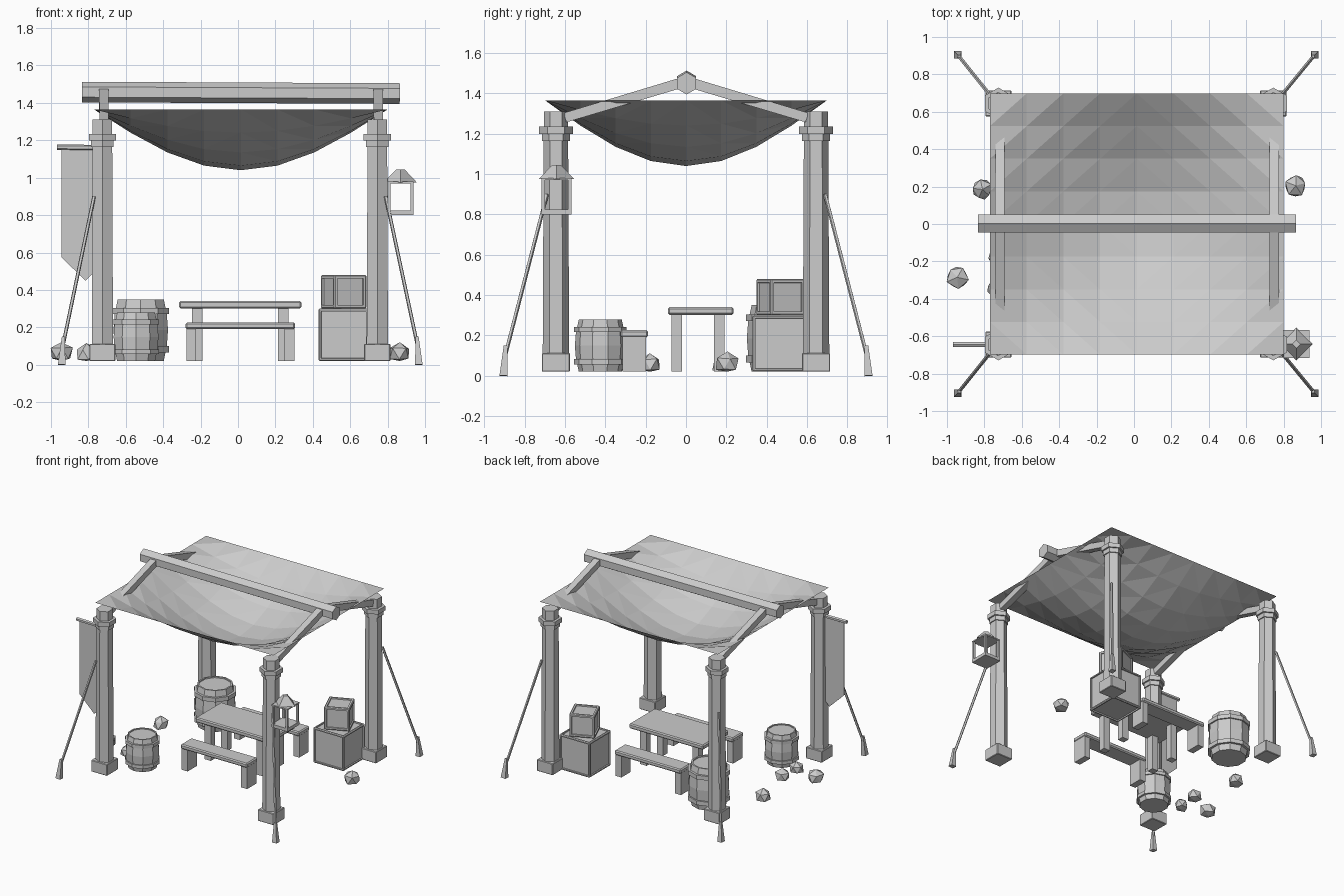
import bpy, bmesh, math, random
from mathutils import Vector, Matrix

random.seed(4)
if "Cube" in bpy.data.objects:
    bpy.data.objects.remove(bpy.data.objects["Cube"], do_unlink=True)

GREY = (0.6, 0.6, 0.6, 1)
mat = bpy.data.materials.new("plain grey")
mat.use_nodes = True
mat.diffuse_color = GREY
mat.node_tree.nodes["Principled BSDF"].inputs["Base Color"].default_value = GREY

GROUND = 0.02


def finish(name, bm, matrix=None):
    bmesh.ops.recalc_face_normals(bm, faces=bm.faces)
    mesh = bpy.data.meshes.new(name)
    bm.to_mesh(mesh)
    bm.free()
    mesh.materials.append(mat)
    ob = bpy.data.objects.new(name, mesh)
    if matrix:
        ob.matrix_world = matrix
    bpy.context.collection.objects.link(ob)
    return ob


def box(name, x, y, z, bevel=0.0):
    """Box from (low, high) pairs on each axis."""
    bm = bmesh.new()
    bmesh.ops.create_cube(bm, size=1)
    for v in bm.verts:
        v.co = [a + (b - a) * (c + 0.5) for (a, b), c in zip((x, y, z), v.co)]
    if bevel:
        bmesh.ops.bevel(bm, geom=bm.edges[:], offset=bevel, segments=1, affect='EDGES')
    return finish(name, bm)


def bar(name, start, end, r1, r2=None, sides=6, turn=0.0):
    """Straight prism or cone from start to end."""
    a, b = Vector(start), Vector(end)
    bm = bmesh.new()
    bmesh.ops.create_cone(bm, cap_ends=True, segments=sides, radius1=r1,
                          radius2=r1 if r2 is None else r2, depth=(b - a).length)
    spin = (b - a).to_track_quat('Z', 'Y').to_matrix().to_4x4()
    m = Matrix.Translation((a + b) / 2) @ spin @ Matrix.Rotation(turn, 4, 'Z')
    return finish(name, bm, m)


def lathe(bm, profile, sides):
    """Closed solid of revolution from (radius, height) points."""
    rings = []
    for r, z in profile:
        rings.append([bm.verts.new((r * math.cos(t), r * math.sin(t), z))
                      for t in (2 * math.pi * (i + 0.5) / sides for i in range(sides))])
    for lo, hi in zip(rings, rings[1:]):
        for i in range(sides):
            j = (i + 1) % sides
            bm.faces.new((lo[i], lo[j], hi[j], hi[i]))
    bm.faces.new(rings[0])
    bm.faces.new(rings[-1])


def barrel(name, x, y, radius, height):
    bm = bmesh.new()
    body = [(0.82, 0), (0.93, 0.25), (0.97, 0.5), (0.93, 0.75), (0.82, 1), (0.74, 1), (0.74, 0.97)]
    lathe(bm, [(r * radius, z * height) for r, z in body], 10)
    for z in (0.14, 0.76):
        lathe(bm, [(radius * r, height * (z + d)) for r, d in ((0.8, 0), (1, 0), (1, 0.1), (0.8, 0.1))], 10)
    finish(name, bm, Matrix.Translation((x, y, GROUND)))


def crate(name, x, y, z, width, height, turn, frame):
    bm = bmesh.new()
    bmesh.ops.create_cube(bm, size=1)
    bmesh.ops.scale(bm, vec=(width, width, height), verts=bm.verts)
    bmesh.ops.bevel(bm, geom=bm.edges[:], offset=0.006, segments=1, affect='EDGES')
    panels = [f for f in bm.faces if f.calc_area() > width * height * 0.5]
    bmesh.ops.inset_individual(bm, faces=panels, thickness=frame, depth=0)
    bmesh.ops.inset_individual(bm, faces=panels, thickness=0.001, depth=-0.01)
    finish(name, bm, Matrix.Translation((x, y, z + height / 2)) @ Matrix.Rotation(turn, 4, 'Z'))


def rock(x, y, r):
    bm = bmesh.new()
    bmesh.ops.create_icosphere(bm, subdivisions=1, radius=r)
    bmesh.ops.dissolve_limit(bm, angle_limit=0.1, verts=bm.verts, edges=bm.edges)
    for v in bm.verts:
        v.co *= random.uniform(0.85, 1.1)
        v.co.z = max(v.co.z, -0.6 * r)
    m = Matrix.Translation((x, y, GROUND + 0.6 * r)) @ Matrix.Rotation(random.random() * 6, 4, 'Z')
    finish("rock", bm, m)


# Corner posts with footing, collars, guy rope and stake
LEFT, RIGHT, DEPTH = -0.725, 0.745, 0.645
for px, sx in ((LEFT, -1), (RIGHT, 1)):
    for sy in (-1, 1):
        py = sy * DEPTH
        for name, r1, r2, z1, z2 in (("post", 0.066, 0.06, GROUND, 1.31),
                                     ("lower_collar", 0.07, 0.07, 1.165, 1.2),
                                     ("upper_collar", 0.084, 0.084, 1.2, 1.235)):
            bar(name, (px, py, z1), (px, py, z2), r1, r2)
        box("post_footing", (px - 0.07, px + 0.07), (py - 0.07, py + 0.07), (GROUND, 0.112), 0.004)
        foot = Vector((0.012 + sx * 0.955, sy * 0.905, 0))
        bar("guy_rope", (px + sx * 0.045, py + sy * 0.045, 0.9), foot + Vector((0, 0, 0.07)), 0.01, sides=5)
        bar("stake", foot, foot + Vector((-sx * 0.01, -sy * 0.01, 0.15)), 0.028, 0.012, 4)

# Ridge beam and rafters
bar("ridge_beam", (-0.835, 0.003, 1.458), (0.865, 0.003, 1.45), 0.055)
for px in (-0.717, 0.75):
    for sy in (-1, 1):
        bar("rafter", (px, 0, 1.46), (px, sy * 0.6, 1.28), 0.036, 0.034, 4, math.pi / 4)

# Sagging canopy cloth
bm = bmesh.new()
bmesh.ops.create_grid(bm, x_segments=8, y_segments=8, size=1)
for v in bm.verts:
    sag = math.cos(v.co.x * math.pi / 2) * math.cos(v.co.y * math.pi / 2)
    v.co = (0.015 + v.co.x * 0.785, v.co.y * 0.698, 1.365 - 0.325 * sag)
bmesh.ops.triangulate(bm, faces=bm.faces)
finish("canopy", bm)

# Banner on its rod
bm = bmesh.new()
outline = [(-0.945, 1.16), (-0.945, 0.575), (-0.815, 0.45), (-0.69, 0.575), (-0.69, 1.16)]
face = bm.faces.new([bm.verts.new((x, -0.649, z)) for x, z in outline])
push = bmesh.ops.extrude_face_region(bm, geom=[face])
bmesh.ops.translate(bm, vec=(0, 0.008, 0), verts=[v for v in push["geom"] if isinstance(v, bmesh.types.BMVert)])
finish("banner", bm)
bar("banner_rod", (-0.967, -0.645, 1.163), (LEFT, -0.645, 1.16), 0.015)

# Lantern
LX, LY = 0.868, -0.642
bar("lantern_roof", (LX, LY, 0.975), (LX, LY, 1.045), 0.088, 0.022, 4)
box("lantern_base", (LX - 0.07, LX + 0.07), (LY - 0.075, LY + 0.075), (0.8, 0.825))
for sx in (-1, 1):
    for sy in (-1, 1):
        cx, cy = LX + sx * 0.061, LY + sy * 0.066
        box("lantern_bar", (cx - 0.008, cx + 0.008), (cy - 0.008, cy + 0.008), (0.82, 0.98))
box("lantern_top_frame", (LX - 0.07, LX + 0.07), (LY - 0.075, LY + 0.075), (0.97, 0.98))

# Table
box("table_top", (-0.315, 0.34), (-0.09, 0.235), (0.302, 0.34), 0.008)
for x in (-0.218, 0.242):
    for y in (-0.045, 0.165):
        box("table_leg", (x - 0.028, x + 0.028), (y - 0.026, y + 0.026), (GROUND, 0.305))

# Benches on both sides of the table
for y in (-0.257, 0.4):
    box("bench_seat", (-0.28, 0.305), (y - 0.068, y + 0.068), (0.19, 0.226), 0.008)
    for x in (-0.25, 0.275):
        box("bench_leg", (x - 0.026, x + 0.026), (y - 0.058, y + 0.058), (GROUND, 0.195))

# Barrels, crates and rocks
barrel("small_barrel", -0.545, -0.425, 0.13, 0.258)
barrel("large_barrel", -0.52, 0.455, 0.158, 0.33)
crate("lower_crate", 0.565, 0.465, GROUND, 0.27, 0.28, 0, 0.012)
crate("upper_crate", 0.565, 0.47, 0.3, 0.188, 0.18, math.radians(23), 0.018)
for x, y, r in ((-0.945, -0.285, 0.066), (-0.81, 0.185, 0.058), (0.865, 0.205, 0.063),
                (-0.725, -0.18, 0.06), (-0.735, -0.34, 0.055)):
    rock(x, y, r)
